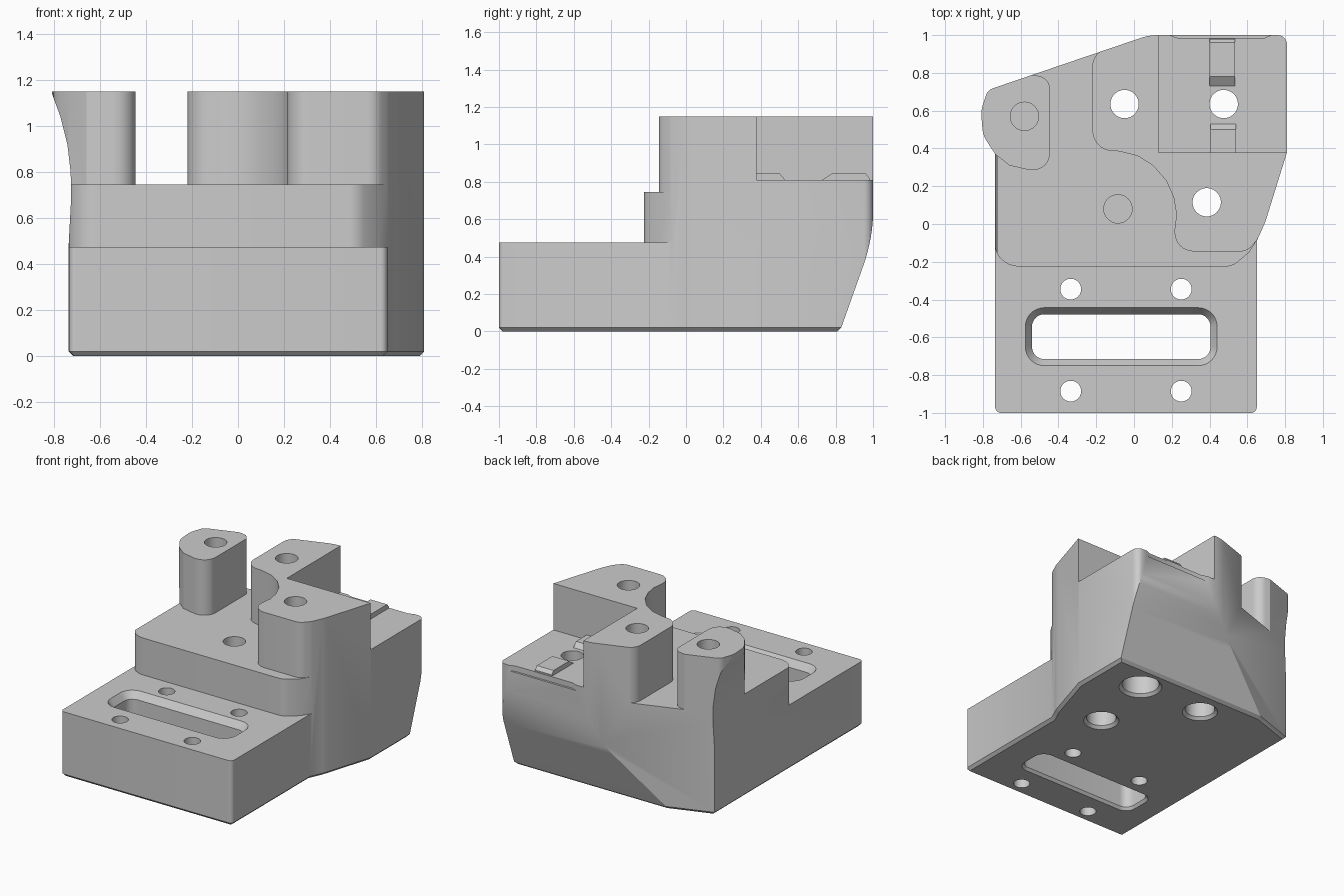
import bpy, bmesh, math
from mathutils import Vector

cube = bpy.data.objects.get("Cube")
if cube:
    bpy.data.objects.remove(cube, do_unlink=True)

grey = bpy.data.materials.new("light grey")
grey.use_nodes = True
grey.diffuse_color = (0.6, 0.6, 0.6, 1)
grey.node_tree.nodes["Principled BSDF"].inputs["Base Color"].default_value = grey.diffuse_color


def rounded(points, steps=8):
    """Polygon whose (x, y, radius) corners become arcs."""
    out = []
    for i, p in enumerate(points):
        c = Vector(p[:2])
        if len(p) < 3:
            out.append(c)
            continue
        a = (Vector(points[i - 1][:2]) - c).normalized()
        b = (Vector(points[(i + 1) % len(points)][:2]) - c).normalized()
        half = a.angle(b) / 2
        centre = c + (a + b).normalized() * p[2] / math.sin(half)
        reach = p[2] / math.tan(half)
        s, e = c + a * reach - centre, c + b * reach - centre
        turn = s.angle_signed(e)
        for k in range(steps + 1):
            t = -turn * k / steps
            out.append(centre + Vector((s.x * math.cos(t) - s.y * math.sin(t),
                                        s.x * math.sin(t) + s.y * math.cos(t))))
    return out


def loft(name, low, high, lo, hi, axis="z", chamfer=0):
    """Solid between two matching polygons along an axis."""
    place = {"x": lambda p, w: (w, p[0], p[1]),
             "y": lambda p, w: (p[0], w, p[1]),
             "z": lambda p, w: (p[0], p[1], w)}[axis]
    bm = bmesh.new()
    a = [bm.verts.new(place(p, lo)) for p in low]
    b = [bm.verts.new(place(p, hi)) for p in high]
    bottom = bm.faces.new(a)
    bm.faces.new(b)
    for i in range(len(a)):
        j = (i + 1) % len(a)
        bm.faces.new((a[i], a[j], b[j], b[i]))
    bmesh.ops.recalc_face_normals(bm, faces=bm.faces[:])
    if chamfer:
        bmesh.ops.bevel(bm, geom=bottom.edges[:], offset=chamfer, segments=1, affect="EDGES")
    mesh = bpy.data.meshes.new(name)
    bm.to_mesh(mesh)
    bm.free()
    mesh.materials.append(grey)
    obj = bpy.data.objects.new(name, mesh)
    bpy.context.collection.objects.link(obj)
    return obj


def prism(name, points, lo, hi, axis="z", chamfer=0):
    pts = rounded(points)
    return loft(name, pts, pts, lo, hi, axis, chamfer)


def disc(x, y, r, n=40):
    return [(x + r * math.cos(math.tau * k / n), y + r * math.sin(math.tau * k / n))
            for k in range(n)]


def combine(tool, operation="DIFFERENCE"):
    mod = body.modifiers.new(tool.name, "BOOLEAN")
    mod.object, mod.operation, mod.solver = tool, operation, "EXACT"
    bpy.context.view_layer.objects.active = body
    bpy.ops.object.modifier_apply(modifier=mod.name)
    bpy.data.objects.remove(tool, do_unlink=True)


def bore(x, y, r, lo, hi):
    d = disc(x, y, r)
    combine(loft("bore", d, d, lo, hi))


def countersink(x, y, r, size):
    # cone widening below the underside
    combine(loft("countersink", disc(x, y, r + 2 * size), disc(x, y, r), -size, size))


# Full plan shape, chamfered underneath
body = prism("mounting_block", [
    (-.735, .37), (-.735, -1, .03), (.65, -1, .03), (.65, -.09), (.695, .01, .3),
    (.81, .38), (.81, 1, .05), (.08, 1, .3), (-.775, .709, .06),
    (-.81, .6, .15), (-.8, .47, .15)], 0, 1.15, chamfer=.02)

# Leaning back wall
combine(prism("back_lean", [(.79, -.02), (.83, .02), (1.001, .5, .9), (1.001, .8),
                            (1.5, .8), (1.5, -.02)], -2, 2, "x"))
# Flared left side
combine(prism("left_flare", [(-.695, -.02), (-.737, .02), (-.737, .476), (-.725, .7, .5),
                             (-.728, .8), (-.742, .92), (-.772, 1.04), (-.816, 1.16),
                             (-2, 1.16), (-2, -.02)], -2, 2, "y"))
# Low front deck
combine(prism("front_step", [(-2, -2), (2, -2), (2, -.07), (.66, -.07), (.61, -.15),
                             (.52, -.225, .1), (-.74, -.225, .13), (-.74, -.05),
                             (-2, -.05)], .475, 2))
# Middle deck around the post and the tall tower
combine(prism("middle_step", [
    (-.54, 1.5), (-.54, .789), (-.445, .775, .07), (-.445, .285, .09), (-.55, .285),
    (-.66, .31), (-.735, .37), (-2, .3), (-2, -2), (2, -2), (2, -.1), (.66, -.075),
    (.6, -.145, .08), (.215, -.145, .1), (.215, -.03), (.225, .05), (.21, .14), (.17, .23),
    (.1, .31), (.02, .36), (-.08, .385), (-.22, .39, .11), (-.22, .9, .09),
    (-.11, .94), (-.11, 1.5)], .745, 2))
# Rear corner pocket and shallow notch in its rim
combine(prism("pocket", [(.13, .378), (2, .378), (2, 2), (.13, 2)], .81, 2))
combine(prism("rim_notch", [(.16, 1.01), (.23, .985), (.69, .985), (.75, 1.01)], .77, .95))

# Locating ridges on the pocket floor
combine(prism("front_ridge", [(.36, .78), (.36, .845), (.5, .845), (.53, .81), (.53, .78)],
              .405, .54, "x"), "UNION")
combine(prism("back_ridge", [(.73, .78), (.73, .81), (.78, .845), (.96, .845),
                             (.98, .82), (.98, .78)], .4, .535, "x"), "UNION")

# Bolt holes with wide bores from below
for x, y, wide, depth in ((-.05, .635, .1, .6), (.475, .635, .125, .5), (.385, .115, .1, .6)):
    bore(x, y, .075, -.2, 2)
    bore(x, y, wide, -.2, depth)
    countersink(x, y, wide, .02)

# Blind holes
bore(-.58, .57, .075, .8, 2)
bore(-.085, .08, .075, .4, 2)

# Deck screw holes
for x in (-.335, .25):
    for y in (-.345, -.885):
        bore(x, y, .055, -.2, 1)


# Chamfered slot
def slot(grow):
    x0, x1, y0, y1 = -.54 - grow, .405 + grow, -.715 - grow, -.478 + grow
    r = .065 + grow
    return rounded([(x0, y0, r), (x1, y0, r), (x1, y1, r), (x0, y1, r)])


combine(loft("slot", slot(0), slot(0), -.2, 1))
combine(loft("slot_top", slot(0), slot(.07), .425, .525))
combine(loft("slot_bottom", slot(.03), slot(0), -.02, .02))

bpy.ops.object.select_all(action="DESELECT")
body.select_set(True)
bpy.context.view_layer.objects.active = body
bpy.ops.object.shade_smooth_by_angle(angle=math.radians(25))
